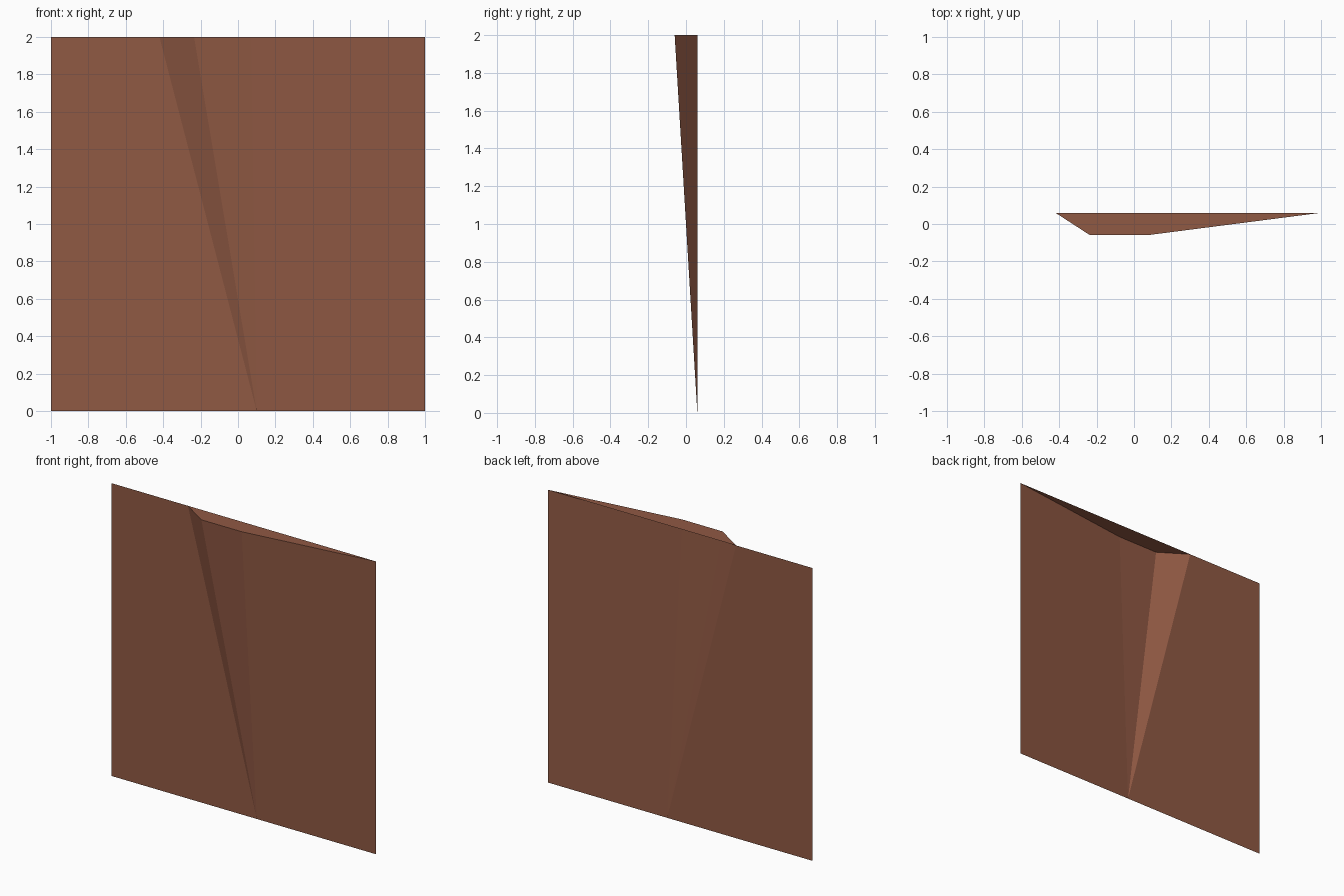
import bpy
import bmesh

cube = bpy.data.objects.get("Cube")
if cube:
    bpy.data.objects.remove(cube, do_unlink=True)

# Single flat colour
brown = bpy.data.materials.new("reddish brown")
brown.use_nodes = True
colour = (0.28, 0.10, 0.057, 1.0)
brown.diffuse_color = colour
bsdf = next(n for n in brown.node_tree.nodes if n.type == "BSDF_PRINCIPLED")
bsdf.inputs["Base Color"].default_value = colour
bsdf.inputs["Roughness"].default_value = 0.9

BACK, FRONT, HEIGHT = 0.06, -0.06, 2.0


def make_part(name, faces):
    """Build an open, flat-shaded sheet from faces given as point lists."""
    bm = bmesh.new()
    for points in faces:
        bm.faces.new([bm.verts.new(p) for p in points])
    bmesh.ops.remove_doubles(bm, verts=bm.verts, dist=0.0001)
    mesh = bpy.data.meshes.new(name)
    bm.to_mesh(mesh)
    bm.free()
    mesh.materials.append(brown)
    obj = bpy.data.objects.new(name, mesh)
    bpy.context.collection.objects.link(obj)
    return obj


# Straight foot of the wall, and the folded outline along its top
foot_right, foot_fold, foot_left = [(x, BACK, 0) for x in (-1, 0.1, 1)]
outline = [(-1, BACK), (-0.42, BACK), (-0.235, FRONT), (0.07, FRONT), (1, BACK)]
top = [(x, y, HEIGHT) for x, y in outline]

# Folded wall: every crease fans out from one point on the foot
make_part("folded_wall", [
    [foot_right, foot_fold, top[1], top[0]],
    [foot_fold, top[2], top[1]],
    [foot_fold, top[3], top[2]],
    [foot_left, top[4], top[3], foot_fold],
])

# Ledge closing the top of the bulge; the back stays open
make_part("top_ledge", [top[1:]])
